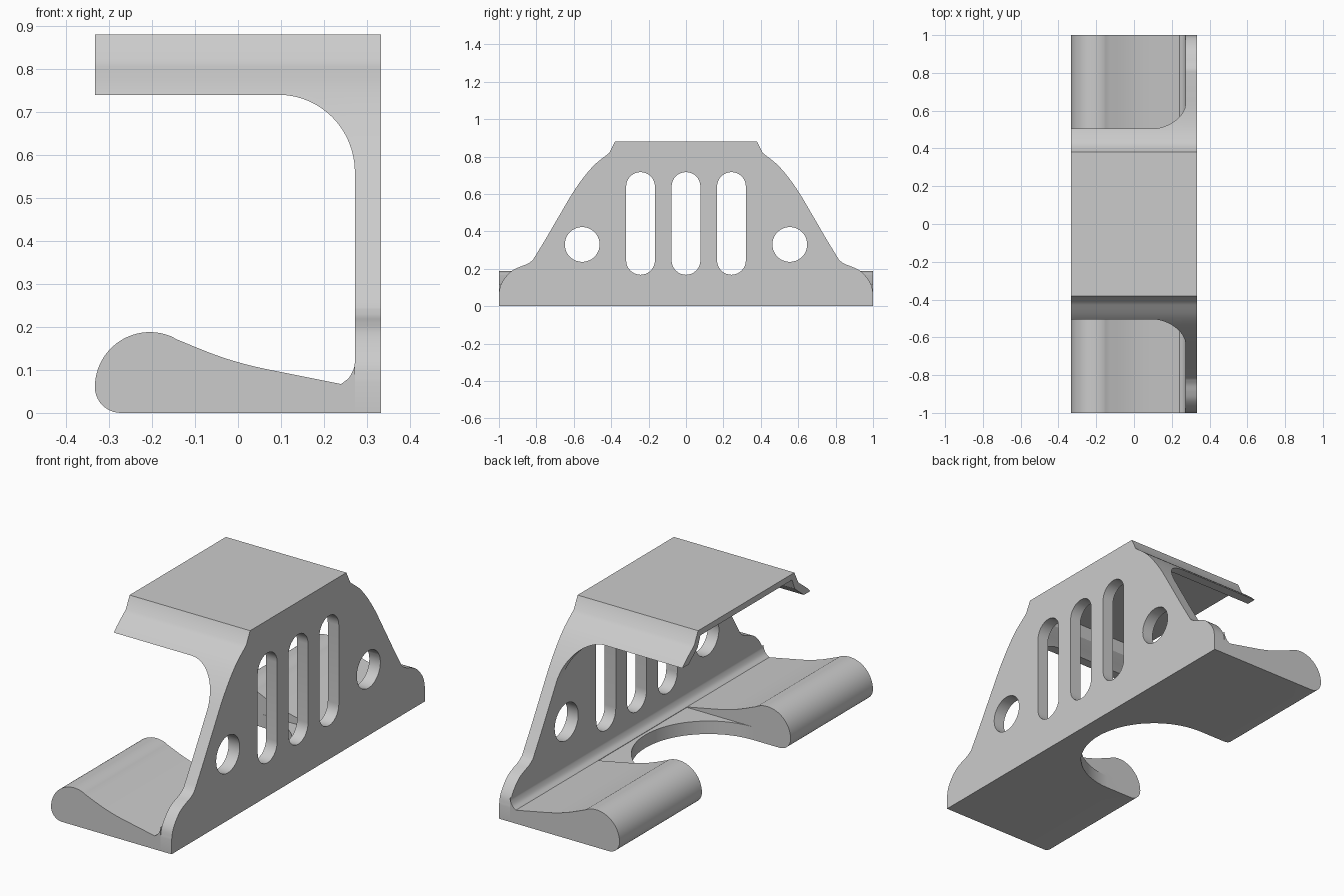
import bpy, bmesh
from math import sin, cos, pi, radians
from mathutils import Vector

if "Cube" in bpy.data.objects:
    bpy.data.objects.remove(bpy.data.objects["Cube"], do_unlink=True)

grey = bpy.data.materials.new("plain grey")
grey.use_nodes = True
grey.diffuse_color = (0.6, 0.6, 0.6, 1)
for node in grey.node_tree.nodes:
    if node.type == 'BSDF_PRINCIPLED':
        node.inputs["Base Color"].default_value = grey.diffuse_color


def arc(cx, cy, rx, ry, start, end, n=16):
    steps = [radians(start + (end - start) * i / n) for i in range(n + 1)]
    return [(cx + rx * cos(t), cy + ry * sin(t)) for t in steps]


def smooth(points, n=5):
    """Catmull-Rom curve through the points."""
    p = [Vector(q) for q in points]
    p = [2 * p[0] - p[1]] + p + [2 * p[-1] - p[-2]]
    out = []
    for a, b, c, d in zip(p, p[1:], p[2:], p[3:]):
        for i in range(n):
            t = i / n
            out.append(0.5 * (2 * b + (c - a) * t + (2 * a - 5 * b + 4 * c - d) * t * t
                              + (3 * b - a - 3 * c + d) * t ** 3))
    return [tuple(q) for q in out] + [tuple(points[-1])]


def prism(name, outline, axis, low, high):
    """Extrude a closed outline along an axis."""
    place = {'x': lambda u, v, w: (w, u, v),
             'y': lambda u, v, w: (u, w, v),
             'z': lambda u, v, w: (u, v, w)}[axis]
    bm = bmesh.new()
    face = bm.faces.new([bm.verts.new(place(u, v, low)) for u, v in outline])
    move = Vector(place(0, 0, high - low))
    top = bmesh.ops.extrude_face_region(bm, geom=[face])["geom"]
    bmesh.ops.translate(bm, vec=move, verts=[g for g in top if isinstance(g, bmesh.types.BMVert)])
    bmesh.ops.recalc_face_normals(bm, faces=bm.faces)
    mesh = bpy.data.meshes.new(name)
    bm.to_mesh(mesh)
    bm.free()
    mesh.materials.append(grey)
    obj = bpy.data.objects.new(name, mesh)
    bpy.context.collection.objects.link(obj)
    return obj


def cut(obj, cutters):
    """Subtract the cutters, apply, and shade smooth with sharp edges."""
    bpy.ops.object.select_all(action='DESELECT')
    bpy.context.view_layer.objects.active = obj
    obj.select_set(True)
    for cutter in cutters:
        mod = obj.modifiers.new("cut", 'BOOLEAN')
        mod.operation = 'DIFFERENCE'
        mod.solver = 'EXACT'
        mod.object = cutter
        bpy.ops.object.modifier_apply(modifier=mod.name)
        bpy.data.objects.remove(cutter, do_unlink=True)
    bpy.ops.object.shade_smooth_by_angle(angle=radians(25))


HALF, INNER = 0.333, 0.272

# Side outline: half of it, then mirrored
shoulder = smooth([(.41, .82), (.5, .745), (.59, .63), (.68, .48), (.75, .36), (.82, .245)])
foot = smooth([(.82, .245), (.85, .225), (.89, .21), (.93, .19), (.965, .155), (.99, .115), (1, .07)])
half = [(.38, .88)] + shoulder + foot[1:] + [(1, 0)]
side = [(-y, z) for y, z in reversed(half)] + half

# Side wall with three slots and two round holes
wall = prism("side_wall", side, 'x', INNER, HALF)
holes = []
for y in (-.243, 0, .243):
    slot = arc(y, .64, .077, .077, 0, 180) + arc(y, .245, .077, .077, 180, 360)
    holes.append(prism("slot_cutter", slot, 'x', .1, .5))
for y in (-.555, .555):
    holes.append(prism("hole_cutter", arc(y, .33, .093, .093, 0, 360, 40)[:-1], 'x', .1, .5))
cut(wall, holes)

# Canopy: a thin shell following the upper side outline
outer = [Vector(q) for q in side if q[1] > .5]
inner = []
for i, q in enumerate(outer):
    before = (q - outer[max(i - 1, 0)]).normalized()
    after = (outer[min(i + 1, len(outer) - 1)] - q).normalized()
    along = (before + after).normalized()
    inner.append(q + Vector((along.y, -along.x)) * .035)
canopy = prism("canopy", [tuple(q) for q in outer + inner[::-1]], 'x', -HALF, INNER)
trim = [(-.5, .3), (-.5, .74)] + arc(.095, .56, .177, .18, 90, 0) + [(.3, .56), (.3, .3)]
cut(canopy, [prism("trim_cutter", trim, 'y', -1.2, 1.2)])

# Base: rounded lip, falling top and small fillet at the wall
lip_top = smooth([(-.145, .172), (-.05, .134), (.03, .11), (.13, .089), (.24, .067)])
base_outline = ([(INNER, 0)] + arc(-.273, .06, .06, .06, 270, 180, 10)
                + arc(-.205, .06, .128, .128, 180, 65, 24)[1:]
                + lip_top + smooth([(.24, .067), (.259, .083), (.27, .105), (INNER, .12)])[1:])
base = prism("base", base_outline, 'y', -1, 1)

# Recess in the middle of the base, with a round-ended opening
recess = prism("recess_cutter", [(-.6, .065), (.24, .065), (.24, .5), (-.6, .5)], 'y', -.35, .35)
opening = prism("opening_cutter", [(-.6, -.35)] + arc(-.125, 0, .35, .35, -90, 90, 40) + [(-.6, .35)],
                'z', -.2, .4)
cut(base, [recess, opening])
